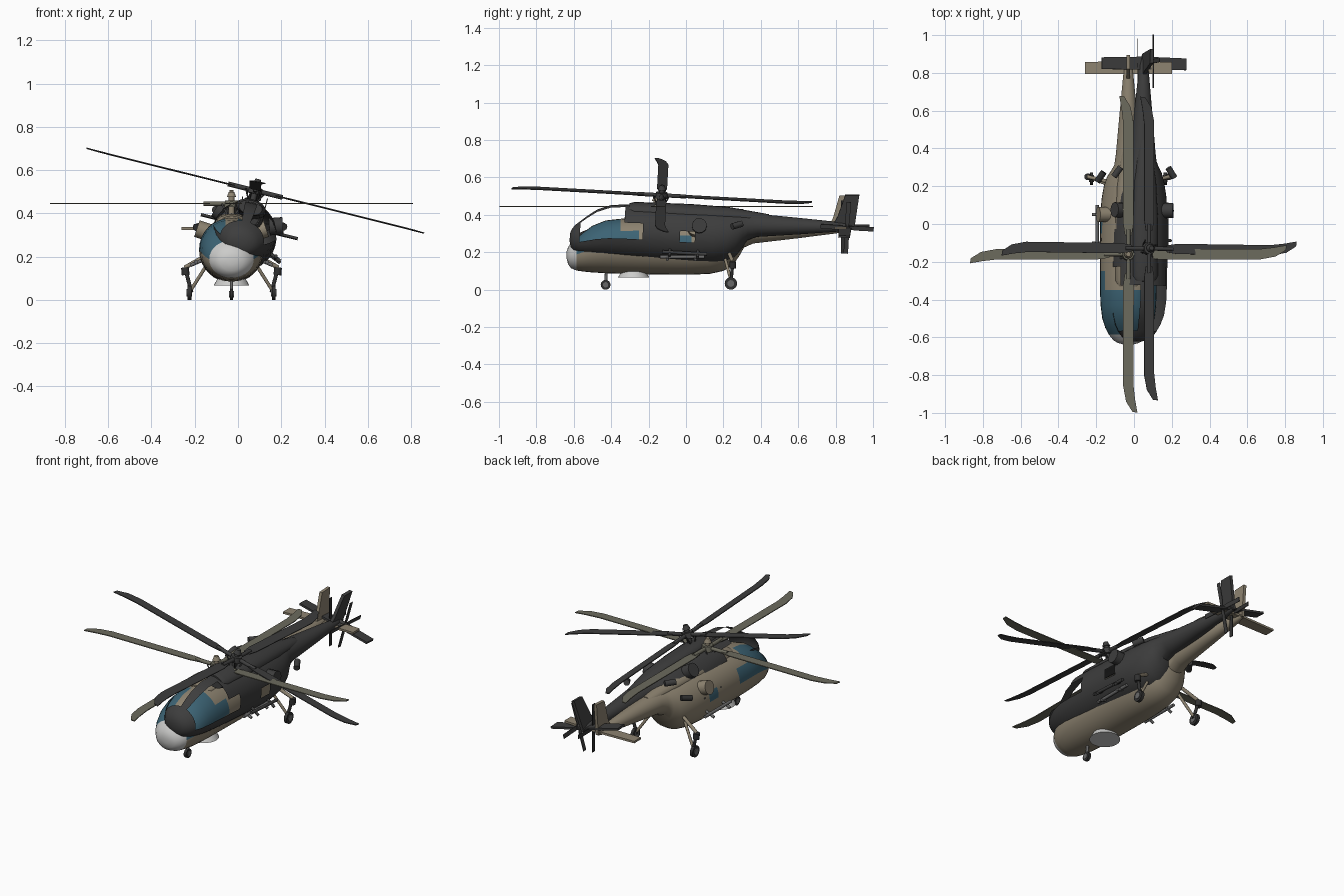
import bpy, bmesh, math
from mathutils import Matrix, Vector

if "Cube" in bpy.data.objects:
    bpy.data.objects.remove(bpy.data.objects["Cube"])

def mat(name, r, g, b):
    m = bpy.data.materials.new(name)
    m.diffuse_color = (r, g, b, 1)
    m.use_nodes = True
    m.node_tree.nodes["Principled BSDF"].inputs["Base Color"].default_value = m.diffuse_color
    return m

TAN = mat("tan_paint", .27, .23, .165)
DARK = mat("charcoal_paint", .047, .047, .047)
GLASS = mat("teal_glass", .045, .125, .175)
WHITE = mat("pale_nose", .6, .6, .59)
GREY = mat("grey_metal", .14, .14, .14)
OLIVE = mat("olive_blade", .15, .145, .11)
TIP = mat("blue_tip", .13, .27, .55)
BLACK = mat("black_rubber", .03, .03, .03)

M = Matrix()          # placement of the airframe being built
PREFIX = ""

def finish(name, bm, mats, smooth=True):
    bmesh.ops.recalc_face_normals(bm, faces=bm.faces)
    me = bpy.data.meshes.new(PREFIX + name)
    bm.to_mesh(me)
    bm.free()
    for m in mats:
        me.materials.append(m)
    o = bpy.data.objects.new(PREFIX + name, me)
    bpy.context.collection.objects.link(o)
    o.matrix_world = M
    if smooth:
        bpy.context.view_layer.objects.active = o
        bpy.ops.object.select_all(action='DESELECT')
        o.select_set(True)
        bpy.ops.object.shade_smooth_by_angle(angle=math.radians(35))
    return o

def skin(bm, rings):
    """Bridge equal rings; returns {(station, segment): face}."""
    vs = [[bm.verts.new(p) for p in r] for r in rings]
    n, grid = len(rings[0]), {}
    for i in range(len(vs) - 1):
        for j in range(n):
            k = (j + 1) % n
            grid[i, j] = bm.faces.new((vs[i][j], vs[i][k], vs[i+1][k], vs[i+1][j]))
    return grid, bm.faces.new(vs[0]), bm.faces.new(vs[-1])

def oval(y, hw, z0, z1, n=32):
    return [(hw * math.cos(2 * math.pi * j / n), y,
             (z0 + z1) / 2 + (z1 - z0) / 2 * math.sin(2 * math.pi * j / n)) for j in range(n)]

def turned(name, x, z, prof, mats, rule=None, n=20):
    """Lathe of (y, radius) points about an axis along y."""
    bm = bmesh.new()
    skin(bm, [oval(y, r, z - r, z + r, n) for y, r in prof])
    if rule:
        for f in bm.faces:
            f.material_index = rule(f.calc_center_median())
    return finish(name, bm, mats)

def rod(name, a, b, r, m, r2=None, n=12):
    a, b = Vector(a), Vector(b)
    bm = bmesh.new()
    rot = (b - a).to_track_quat('Z', 'Y').to_matrix().to_4x4()
    bmesh.ops.create_cone(bm, cap_ends=True, segments=n, radius1=r, radius2=r if r2 is None else r2,
                          depth=(b - a).length, matrix=Matrix.Translation((a + b) / 2) @ rot)
    return finish(name, bm, [m])

def plate(name, outline, thick, m, tf=Matrix()):
    """Flat outline in local xy, thickened along local z, placed by tf."""
    bm = bmesh.new()
    lo, hi = ([bm.verts.new(tf @ Vector((x, y, s * thick / 2))) for x, y in outline] for s in (-1, 1))
    bm.faces.new(lo)
    bm.faces.new(hi)
    for i in range(len(lo)):
        k = (i + 1) % len(lo)
        bm.faces.new((lo[i], lo[k], hi[k], hi[i]))
    return finish(name, bm, [m], False)

# fuselage stations: y, half width, bottom, top
HULL = [(-.638, .025, .165, .205), (-.63, .055, .135, .228), (-.615, .08, .115, .25),
        (-.585, .103, .102, .275), (-.55, .122, .097, .305), (-.5, .138, .092, .342),
        (-.43, .147, .088, .37), (-.35, .15, .085, .379), (-.25, .15, .083, .382),
        (-.05, .15, .08, .382), (.03, .149, .08, .382), (.13, .142, .085, .38),
        (.2, .13, .1, .378), (.25, .113, .13, .376), (.285, .09, .18, .374),
        (.31, .075, .225, .372), (.36, .067, .247, .37), (.6, .045, .275, .36),
        (.82, .024, .303, .35), (.87, .012, .315, .34)]

def airframe(paint, blade, glazed, scale):
    # hull with cockpit and cabin windows
    bm = bmesh.new()
    grid, nose, _ = skin(bm, [oval(*s) for s in HULL])
    windows = []
    for (i, j), f in grid.items():
        y = f.calc_center_median().y
        side = min(j, 15 - j) if j < 16 else -1
        if side < 0:
            pass
        elif (-.585 < y < -.35 and side < 7) or (-.35 < y < -.25 and side < 3) or (-.05 < y < .03 and side < 2):
            windows.append(f)
    for f in bm.faces:
        if glazed and f.calc_center_median().y < -.585:
            f.material_index = 2
    for f in windows:
        f.material_index = 1
    if not glazed:
        bmesh.ops.delete(bm, geom=windows, context='FACES')
    finish("fuselage", bm, [paint, GLASS, WHITE] if glazed else [paint])

    # roof cowling and rotor mast
    bm = bmesh.new()
    skin(bm, [oval(*s, n=16) for s in [(-.33, .055, .32, .388), (-.3, .07, .32, .396), (.0, .07, .32, .402),
                                       (.2, .06, .32, .398), (.42, .03, .32, .372)]])
    finish("roof_cowling", bm, [paint])
    rod("rotor_mast", (0, -.16, .38), (0, -.16, .495), .014, paint)
    rod("rotor_hub", (0, -.16, .43), (0, -.16, .46), .035, blade, .03, 16)
    rod("hub_cap", (0, -.16, .475), (0, -.16, .5), .022, paint, .012, 16)

    # main rotor: straight blades with swept tips
    shape = [(.1, -.018), (.16, -.027), (.7, -.027), (.78, -.012), (.835, .022),
             (.838, .048), (.77, .036), (.69, .027), (.16, .027), (.1, .018)]
    shape = [(x * scale, y) for x, y in shape]
    for k in range(4):
        spin = Matrix.Translation((0, -.16, .445)) @ Matrix.Rotation(k * math.pi / 2, 4, 'Z')
        plate("rotor_blade_%d" % k, shape, .005, blade, spin)
        rod("blade_grip_%d" % k, spin @ Vector((.02, 0, 0)), spin @ Vector((.13, 0, 0)), .011, blade)
        rod("pitch_link_%d" % k, spin @ Vector((.045, .02, 0)), spin @ Vector((.02, .02, -.05)), .004, GREY if glazed else paint)

    # tail fin, stabiliser and tail rotor
    upright = Matrix(((0, 0, 1, 0), (1, 0, 0, 0), (0, 1, 0, 0), (0, 0, 0, 1)))
    plate("tail_fin", [(.76, .33), (.785, .38), (.82, .503), (.895, .507), (.878, .32)], .018, paint, upright)
    plate("stabiliser", [(-.23, .8), (.23, .8), (.23, .862), (.02, .868), (-.02, .868), (-.23, .862)],
          .012, paint, Matrix.Translation((0, -.005, .33)))
    rod("tail_rotor_shaft", (0, .84, .335), (.06, .84, .335), .012, paint)
    for k in range(4):
        tf = Matrix.Translation((.05, .84, .335)) @ Matrix.Rotation(k * math.pi / 2, 4, 'X') @ upright
        plate("tail_rotor_blade_%d" % k, [(0, -.006), (.04, -.012), (.142, -.012), (.142, .012), (.04, .012), (0, .006)],
              .004, BLACK if glazed else paint, tf)

    metal = GREY if glazed else paint
    for s, label in ((-1, "left"), (1, "right")):
        # engine pod with hollow intake, exhaust and pylon
        x = .18 * s
        turned("engine_" + label, x, .33,
               [(-.045, .012), (-.03, .02), (-.025, .046), (-.055, .05), (-.062, .054), (-.05, .06), (-.02, .066),
                (.18, .066), (.215, .055), (.235, .035), (.235, .026), (.26, .026)],
               [paint, metal],
               lambda c: int(c.y > .236 or (c.y < -.02 and math.hypot(c.x - x, c.z - .33) < .051)), 24)
        rod("exhaust_" + label, (.165 * s, .225, .335), (.13 * s, .275, .345), .017, BLACK if glazed else paint)
        rod("engine_pylon_" + label, (.1 * s, .05, .31), (.16 * s, .05, .33), .04, paint)

        # underslung tubes on a bracket
        turned("tube_" + label, .19 * s, .155, [(-.225, .004), (-.215, .012), (-.185, .019), (-.17, .021),
               (.1, .021), (.115, .014)], [metal, TIP if glazed else paint], lambda c: int(c.y < -.172))
        rod("thin_tube_" + label, (.165 * s, -.14, .175), (.165 * s, .1, .175), .009, metal)
        for y in (-.1, .05):
            rod("tube_bracket_%s_%d" % (label, y > 0), (.12 * s, y, .19), (.19 * s, y, .16), .008, metal)

# tan airframe, level
M = Matrix.Translation((-.03, 0, 0))
airframe(TAN, OLIVE, True, 1)

# landing gear and belly radome of the level airframe
def wheel(name, x, y, r, w):
    rod(name + "_tyre", (x - w, y, r), (x + w, y, r), r, BLACK, n=24)
    rod(name + "_rim", (x - w - .003, y, r), (x + w + .003, y, r), r * .55, GREY, n=16)

wheel("nose_wheel", 0, -.43, .026, .008)
rod("nose_strut", (0, -.43, .026), (0, -.425, .11), .008, GREY)
for s, label in ((-1, "left"), (1, "right")):
    wheel("main_wheel_" + label, .195 * s, .24, .033, .009)
    rod("main_strut_" + label, (.185 * s, .24, .035), (.215 * s, .25, .15), .009, BLACK)
    rod("drag_brace_" + label, (.185 * s, .24, .05), (.09 * s, .2, .2), .008, TAN)
    rod("upper_brace_" + label, (.215 * s, .25, .15), (.09 * s, .22, .22), .01, TAN)
    rod("strut_joint_" + label, (.212 * s, .25, .115), (.215 * s, .25, .15), .018, BLACK)
rod("belly_radome", (0, -.28, .066), (0, -.28, .098), .083, WHITE, .065, 28)

# dark airframe, overlapping and banked, with open windows
PREFIX = "dark_"
M = (Matrix.Translation((.08, -.13, .505)) @ Matrix.Rotation(math.radians(-3.2), 4, 'X')
     @ Matrix.Rotation(math.radians(14), 4, 'Y') @ Matrix.Translation((0, .16, -.445)))
airframe(DARK, DARK, False, .96)
